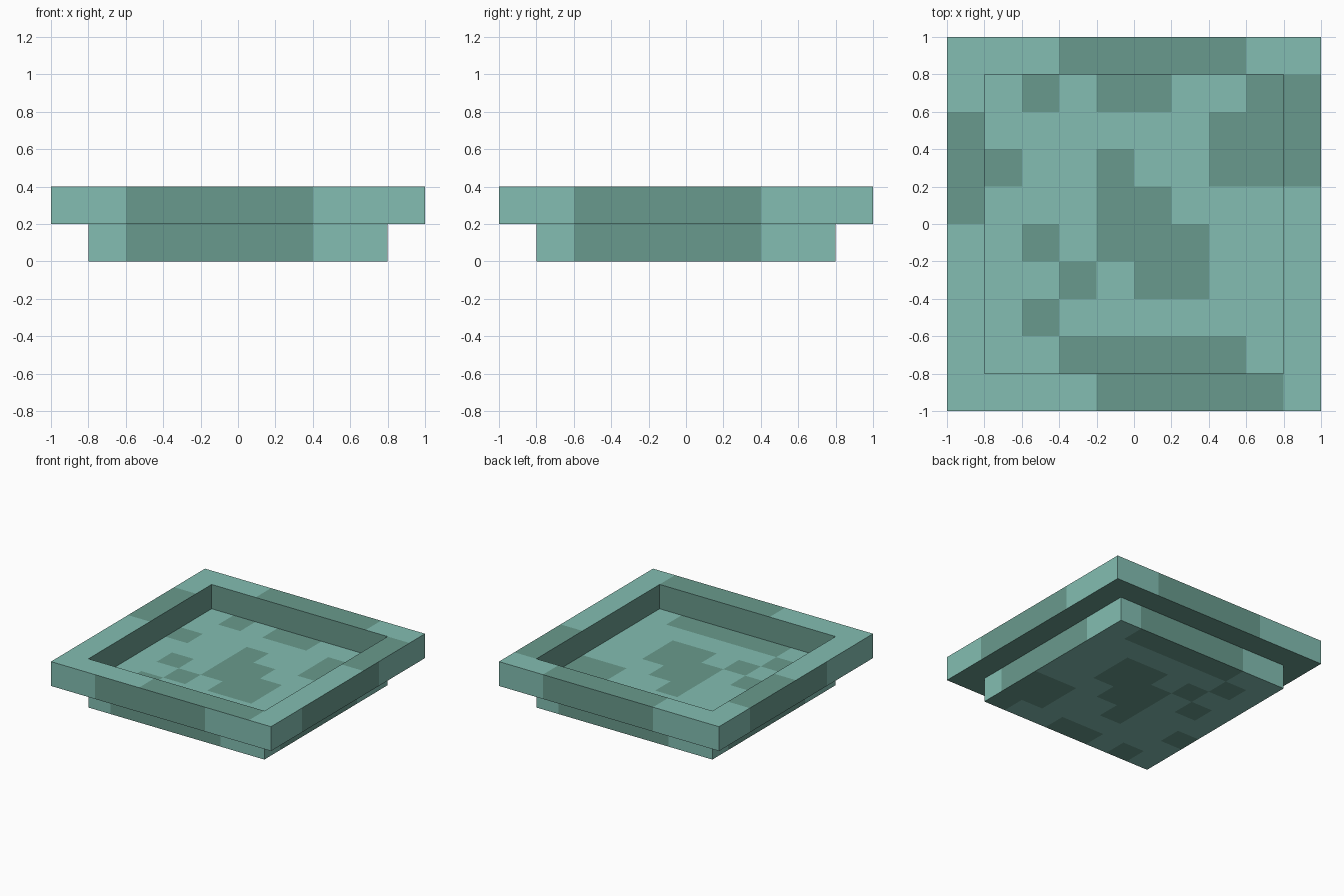
import bpy
import bmesh
from mathutils import Vector

if "Cube" in bpy.data.objects:
    bpy.data.objects.remove(bpy.data.objects["Cube"])


def make_material(name, colour):
    mat = bpy.data.materials.new(name)
    mat.diffuse_color = (*colour, 1)
    mat.use_nodes = True
    mat.node_tree.nodes["Principled BSDF"].inputs["Base Color"].default_value = mat.diffuse_color
    return mat


MATERIALS = [make_material("light_teal", (0.227, 0.515, 0.445)),
             make_material("dark_teal", (0.141, 0.323, 0.266))]

# Patches on the tray floor: one row per 0.2 step, back to front, # is dark
FLOOR = [".#.##..#",
         "......##",
         "#..#..##",
         "...##...",
         ".#.###..",
         "..#.##..",
         ".#......",
         "..#####."]


def floor_is_dark(x, y):
    col = min(7, max(0, int((x + 0.8) / 0.2)))
    row = min(7, max(0, int((0.8 - y) / 0.2)))
    return FLOOR[row][col] == "#"


def side_is_dark(c, n):
    # same dark band on every wall, measured to the right as seen from outside
    u = c.x * -n.y + c.y * n.x
    return -0.6 < u < 0.4


def base_is_dark(c, n):
    if abs(n.z) > 0.5:
        return floor_is_dark(c.x, c.y if n.z > 0 else -c.y)
    return side_is_dark(c, n)


def rim_is_dark(c, n):
    if n.z > 0.5:
        if c.y > 0.8:
            return -0.4 < c.x < 0.6
        if c.y < -0.8:
            return -0.2 < c.x < 0.8
        return 0.2 < c.y < 0.8 if c.x > 0 else 0.0 < c.y < 0.6
    if n.z < -0.5 or n.x * c.x + n.y * c.y < 0:
        return True  # underside and inner walls
    return side_is_dark(c, n)


def finish(name, bm, rule):
    # cut the faces along the 0.2 grid, then colour each cell
    for axis in (Vector((1, 0, 0)), Vector((0, 1, 0))):
        for i in range(-4, 5):
            bmesh.ops.bisect_plane(bm, geom=bm.verts[:] + bm.edges[:] + bm.faces[:],
                                   dist=1e-5, plane_co=axis * (i * 0.2), plane_no=axis)
    bmesh.ops.recalc_face_normals(bm, faces=bm.faces[:])
    bm.normal_update()
    for f in bm.faces:
        f.material_index = int(rule(f.calc_center_median(), f.normal))
    mesh = bpy.data.meshes.new(name)
    bm.to_mesh(mesh)
    bm.free()
    for mat in MATERIALS:
        mesh.materials.append(mat)
    bpy.context.collection.objects.link(bpy.data.objects.new(name, mesh))


# Base slab, whose top is the tray floor
bm = bmesh.new()
bmesh.ops.create_cube(bm, size=1)
for v in bm.verts:
    v.co = (v.co.x * 1.6, v.co.y * 1.6, (v.co.z + 0.5) * 0.2)
finish("tray_base", bm, base_is_dark)

# Raised rim: rectangular section swept round a square
bm = bmesh.new()
section = [(0.8, 0.2), (1.0, 0.2), (1.0, 0.4), (0.8, 0.4)]
rings = [[bm.verts.new((sx * r, sy * r, z)) for r, z in section]
         for sx, sy in ((-1, -1), (1, -1), (1, 1), (-1, 1))]
for i in range(4):
    a, b = rings[i], rings[(i + 1) % 4]
    for j in range(4):
        k = (j + 1) % 4
        bm.faces.new((a[j], b[j], b[k], a[k]))
finish("tray_rim", bm, rim_is_dark)
